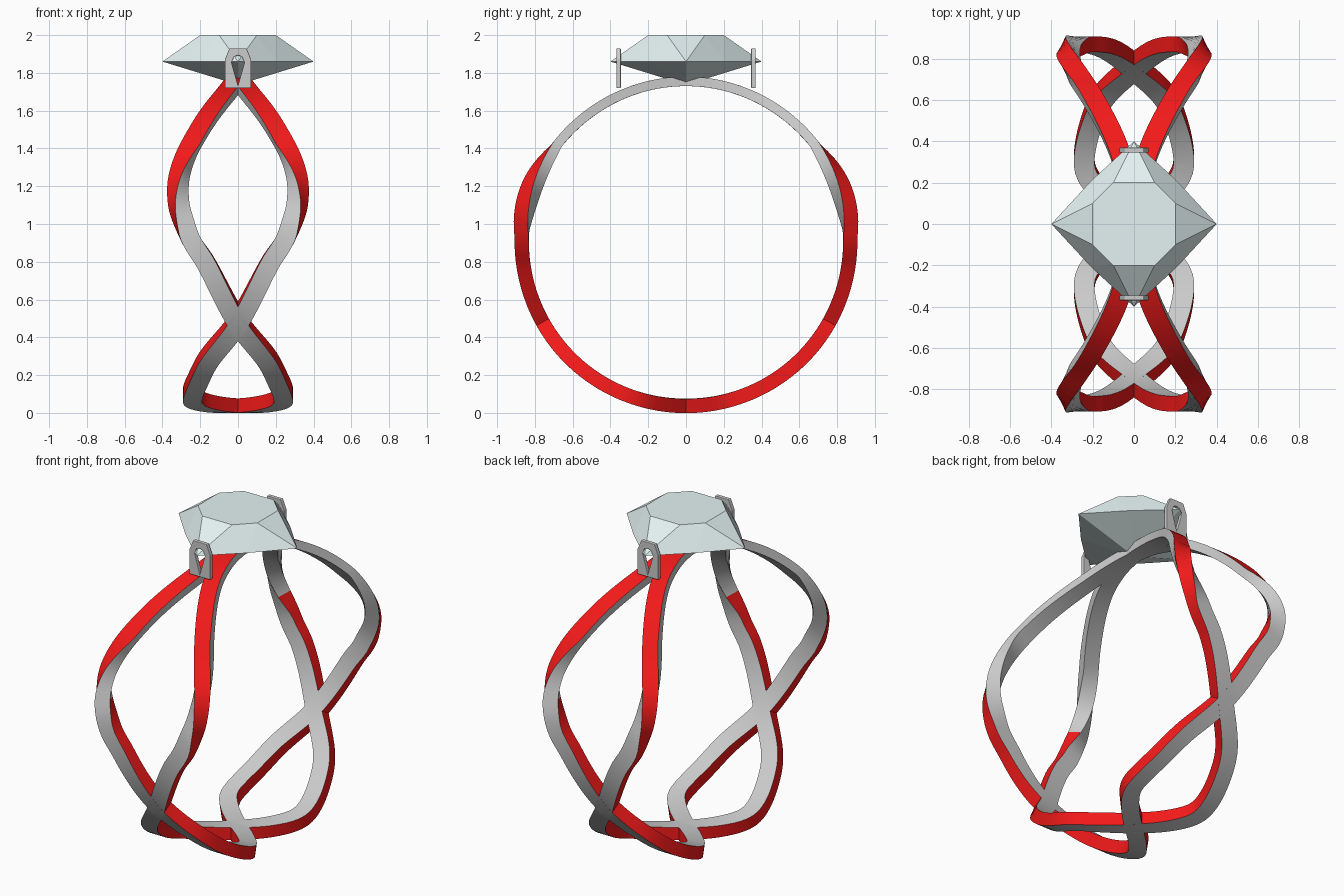
import bpy, bmesh, math
from mathutils import Vector

if "Cube" in bpy.data.objects:
    bpy.data.objects.remove(bpy.data.objects["Cube"])

CZ = 0.90  # height of the ring centre


def material(name, rgb):
    m = bpy.data.materials.new(name)
    m.diffuse_color = (*rgb, 1)
    m.use_nodes = True
    m.node_tree.nodes["Principled BSDF"].inputs["Base Color"].default_value = m.diffuse_color
    return m


def make_object(name, bm, mats=()):
    bmesh.ops.recalc_face_normals(bm, faces=bm.faces)
    me = bpy.data.meshes.new(name)
    bm.to_mesh(me)
    bm.free()
    ob = bpy.data.objects.new(name, me)
    bpy.context.collection.objects.link(ob)
    for m in mats:
        me.materials.append(m)
    return ob


def smooth_value(keys, t):
    """Cubic interpolation through (t, value) pairs."""
    n = len(keys)

    def slope(i):
        a, b = keys[max(i - 1, 0)], keys[min(i + 1, n - 1)]
        return (b[1] - a[1]) / (b[0] - a[0])
    i = 0
    while i < n - 2 and t > keys[i + 1][0]:
        i += 1
    (t0, v0), (t1, v1) = keys[i], keys[i + 1]
    h = t1 - t0
    u = (t - t0) / h
    return ((2*u**3 - 3*u*u + 1) * v0 + (u**3 - 2*u*u + u) * h * slope(i)
            + (3*u*u - 2*u**3) * v1 + (u**3 - u*u) * h * slope(i + 1))


red = material("red", (0.9, 0.01, 0.01))
grey = material("grey", (0.6, 0.6, 0.6))
ice = material("ice", (0.78, 0.89, 0.89))

# sideways swing and radius of the band against angle from the top
SWING = [(0, 0), (12, .025), (25, .075), (46, .205), (56, .268), (64, .305),
         (70, .318), (77, .312), (83, .285), (90, .24), (97, .17), (119, 0),
         (134, -.145), (144, -.20), (157, -.24), (164, -.225), (172, -.13), (180, 0)]
RADIUS = [(0, .855), (50, .857), (75, .870), (100, .868), (180, .8625)]


def centre(deg):
    a = math.radians(deg)
    r = smooth_value(RADIUS, deg)
    return Vector((smooth_value(SWING, deg), -r * math.sin(a), CZ + r * math.cos(a)))


# Twisted band: one quarter swept, mirrored over both axes
bm = bmesh.new()
STEPS = 90
rings = []
for i in range(STEPS + 1):
    deg = 180 * i / STEPS
    a = math.radians(deg)
    tan = (centre(deg + .5) - centre(deg - .5)).normalized()
    rad = Vector((0, -math.sin(a), math.cos(a)))
    rad = (rad - tan * rad.dot(tan)).normalized()
    lat = rad.cross(tan)
    k = min(max((deg - 53) / 34, 0), 1)
    phi = k * math.pi / 2
    nrm = rad * math.cos(phi) + lat * math.sin(phi)
    side = lat * math.cos(phi) - rad * math.sin(phi)
    wide, thick = .097 - .022 * k, .05 + .05 * k
    c = centre(deg)
    rings.append([bm.verts.new(c + nrm * (s * thick / 2) + side * (t * wide / 2))
                  for s, t in ((1, -1), (1, 1), (-1, 1), (-1, -1))])
for i in range(STEPS):
    for j in range(4):
        p, q = rings[i], rings[i + 1]
        f = bm.faces.new((p[j], p[(j + 1) % 4], q[(j + 1) % 4], q[j]))
        f.material_index = 1 if j == 0 or (j == 2 and i * 180 / STEPS > 76) else 0
band = make_object("twisted_band", bm, (grey, red))
mod = band.modifiers.new("mirror", 'MIRROR')
mod.use_axis = (True, True, False)
mod.use_mirror_merge = False
bpy.context.view_layer.objects.active = band
band.select_set(True)
bpy.ops.object.shade_smooth_by_angle(angle=math.radians(35))
band.select_set(False)

# Gem: hull of table, pointed girdle and culet
bm = bmesh.new()
bm.verts.new((0, 0, 1.737))
for s in (-1, 1):
    bm.verts.new((s * .4, 0, 1.86))
    bm.verts.new((0, s * .4, 1.86))
    for t in (-1, 1):
        bm.verts.new((s * .208, t * .208, 1.86))
        bm.verts.new((s * .20, t * .10, 2.0))
        bm.verts.new((s * .10, t * .20, 2.0))
bmesh.ops.convex_hull(bm, input=bm.verts)
make_object("gem", bm, (ice,))


# Claw plates with a teardrop hole
def loop(half):
    return half + [(-x, z) for x, z in reversed(half[1:-1])]


OUTER = loop([(0, 1.72), (.07, 1.72), (.07, 1.87), (.045, 1.93), (0, 1.93)])
INNER = loop([(0, 1.735), (.016, 1.79), (.034, 1.855), (.022, 1.885), (0, 1.893)])
for name, y in (("front_claw", -.357), ("back_claw", .357)):
    bm = bmesh.new()
    o0, o1, i0, i1 = ([bm.verts.new((x, y + d, z)) for x, z in pts]
                      for pts in (OUTER, INNER) for d in (-.012, .012))
    n = len(o0)
    for p, q in ((o0, o1), (o1, i1), (i1, i0), (i0, o0)):
        for j in range(n):
            k = (j + 1) % n
            bm.faces.new((p[j], p[k], q[k], q[j]))
    claw = make_object(name, bm)
    bev = claw.modifiers.new("bevel", 'BEVEL')
    bev.width = .005
    bev.segments = 2
